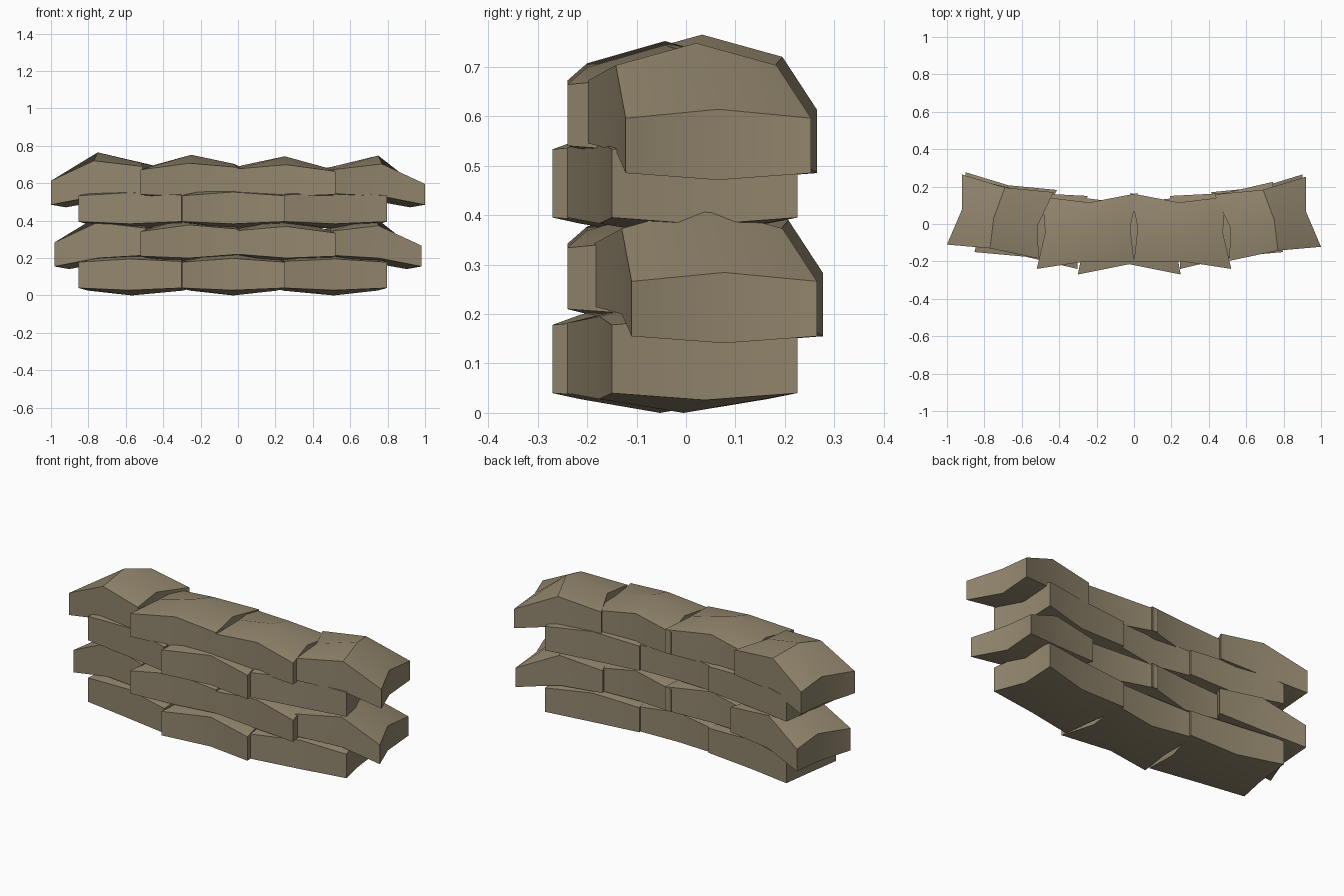
import bpy, bmesh, math

cube = bpy.data.objects.get("Cube")
if cube:
    bpy.data.objects.remove(cube, do_unlink=True)

mat = bpy.data.materials.new("warm_grey_stone")
mat.use_nodes = True
COLOUR = (0.29, 0.24, 0.155, 1)
mat.diffuse_color = COLOUR
mat.node_tree.nodes["Principled BSDF"].inputs["Base Color"].default_value = COLOUR

# Each stone has three cross-sections along its length:
# x front, x middle, x back, y front, y back, z bottom, z top
WIDE_END = [(-1.0, -.92, -.92, -.11, .265, -.05, .073),
            (-.77, -.75, -.69, -.13, .195, -.005, .18),
            (-.51, -.515, -.43, -.185, .17, .01, .15)]
WIDE_INNER = [(-.52, -.475, -.49, -.24, .145, .005, .137),
              (-.26, -.25, -.24, -.2, .115, -.005, .172),
              (0, -.02, .02, -.2, .165, .015, .15)]
SHORT_END = [(-.825, -.775, -.77, -.15, .225, 0, .138),
             (-.55, -.54, -.51, -.175, .165, -.012, .155),
             (-.275, -.265, -.22, -.24, .15, 0, .142)]
HALF = (-.275, -.235, -.25, -.27, .14, 0, .138)
SHORT_CENTRE = [HALF, (0, 0, 0, -.215, .11, -.012, .158)]


def mirrored(sections):
    return [(-a, -b, -c, *rest) for a, b, c, *rest in reversed(sections)]


SHORT_CENTRE += mirrored([HALF])


def stone(name, sections, base, dx=0, dy=0, lift=0):
    """Pillowed block: a 3 x 3 grid on top and bottom with pinched ends."""
    bm = bmesh.new()
    v = {}
    for i, (xf, xm, xb, yf, yb, zb, zt) in enumerate(sections):
        up, down = (.045, .028) if i == 1 else (.018, .014)
        for j, (x, y) in enumerate([(xf, yf), (xm, (yf + yb) / 2), (xb, yb)]):
            mid = j == 1
            v[i, j, 0] = bm.verts.new((x + dx, y + dy, base + zb - down * mid))
            v[i, j, 1] = bm.verts.new((x + dx, y + dy, base + zt + lift + up * mid))
    for a in range(2):
        for b in range(2):
            ring = [(a, b), (a + 1, b), (a + 1, b + 1), (a, b + 1)]
            for k in range(2):
                bm.faces.new([v[i, j, k] for i, j in ring])
        for e in (0, 2):
            bm.faces.new([v[a, e, 0], v[a + 1, e, 0], v[a + 1, e, 1], v[a, e, 1]])
            bm.faces.new([v[e, a, 0], v[e, a + 1, 0], v[e, a + 1, 1], v[e, a, 1]])
    bmesh.ops.recalc_face_normals(bm, faces=bm.faces)
    mesh = bpy.data.meshes.new(name)
    bm.to_mesh(mesh)
    bm.free()
    mesh.materials.append(mat)
    obj = bpy.data.objects.new(name, mesh)
    bpy.context.collection.objects.link(obj)
    bpy.ops.object.select_all(action='DESELECT')
    obj.select_set(True)
    bpy.context.view_layer.objects.active = obj
    bpy.ops.object.shade_smooth_by_angle(angle=math.radians(30))


# Courses of three stones
for course, base in (("bottom", .04), ("third", .395)):
    stone(course + "_right_stone", SHORT_END, base, dx=-.028)
    stone(course + "_centre_stone", SHORT_CENTRE, base, dx=-.025)
    stone(course + "_left_stone", mirrored(SHORT_END), base, dx=-.028)

# Courses of four stones with drooping ends
for course, base, size, dy in (("second", .205, -.018, .012), ("top", .535, 0, 0)):
    stone(course + "_right_end_stone", WIDE_END, base, dx=-size, dy=dy, lift=.005)
    stone(course + "_right_inner_stone", WIDE_INNER, base)
    stone(course + "_left_inner_stone", mirrored(WIDE_INNER), base, lift=-.008)
    stone(course + "_left_end_stone", mirrored(WIDE_END), base, dx=size, dy=dy - .012, lift=-.012)
